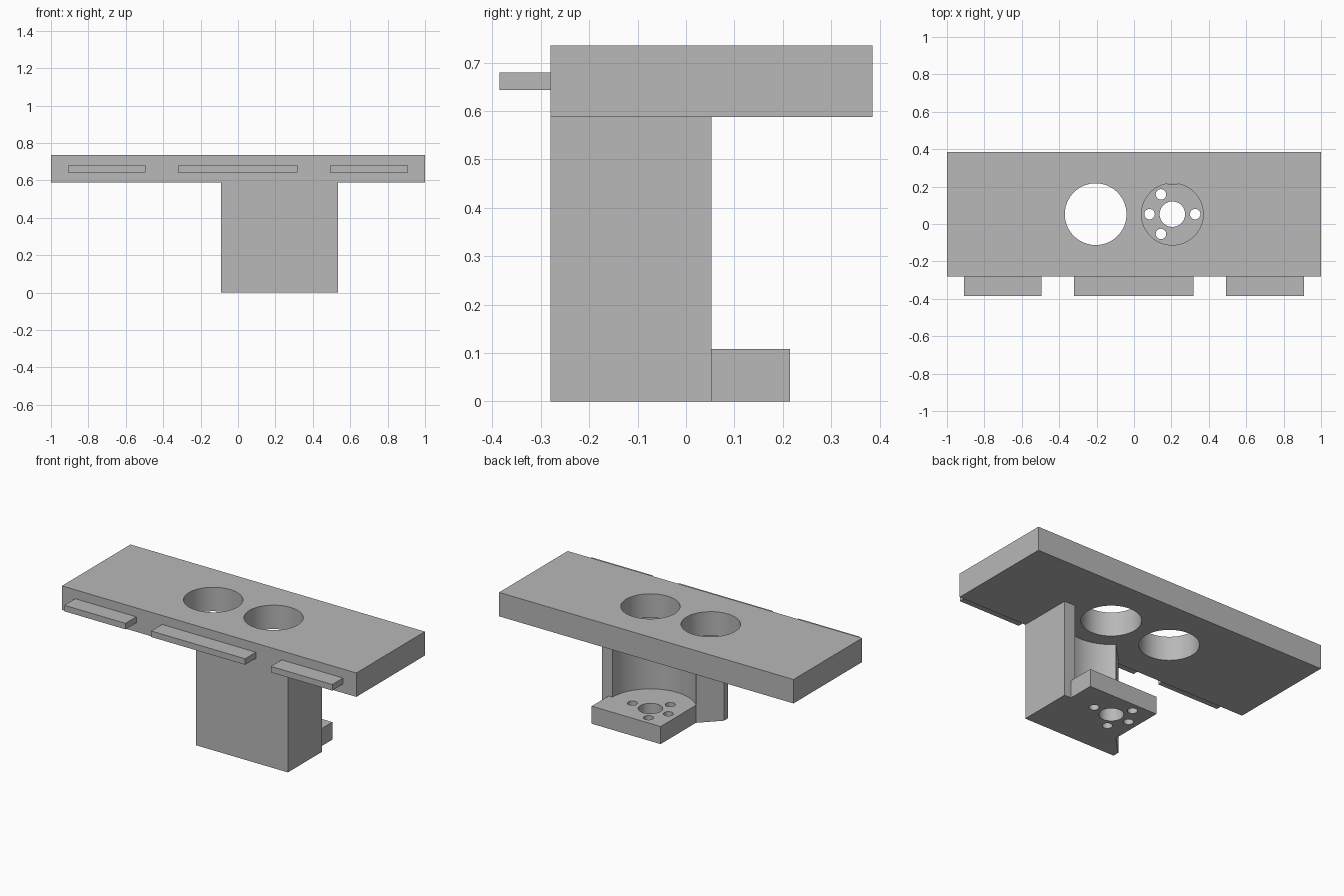
import bpy
import bmesh
from math import cos, sin, pi, radians

cube = bpy.data.objects.get("Cube")
if cube:
    bpy.data.objects.remove(cube, do_unlink=True)

grey = bpy.data.materials.new("plain grey")
grey.use_nodes = True
colour = (0.48, 0.48, 0.48, 1)
grey.diffuse_color = colour
grey.node_tree.nodes["Principled BSDF"].inputs["Base Color"].default_value = colour


def prism(name, outline, z0, z1):
    """Extrude a plan outline from z0 to z1."""
    bm = bmesh.new()
    face = bm.faces.new([bm.verts.new((x, y, z0)) for x, y in outline])
    new = bmesh.ops.extrude_face_region(bm, geom=[face])["geom"]
    for v in new:
        if isinstance(v, bmesh.types.BMVert):
            v.co.z = z1
    bmesh.ops.recalc_face_normals(bm, faces=bm.faces)
    mesh = bpy.data.meshes.new(name)
    bm.to_mesh(mesh)
    bm.free()
    mesh.materials.append(grey)
    obj = bpy.data.objects.new(name, mesh)
    bpy.context.collection.objects.link(obj)
    return obj


def rect(x0, x1, y0, y1):
    return [(x0, y0), (x1, y0), (x1, y1), (x0, y1)]


def arc(cx, cy, r, start=0, end=2 * pi, steps=64, closed=True):
    count = steps if closed else steps + 1
    return [(cx + r * cos(start + (end - start) * i / steps),
             cy + r * sin(start + (end - start) * i / steps)) for i in range(count)]


def cut(obj, cutters):
    """Subtract the cutters, then remove them."""
    bpy.context.view_layer.objects.active = obj
    for c in cutters:
        mod = obj.modifiers.new("cut", 'BOOLEAN')
        mod.operation = 'DIFFERENCE'
        mod.solver = 'EXACT'
        mod.object = c
        bpy.ops.object.modifier_apply(modifier=mod.name)
        bpy.data.objects.remove(c, do_unlink=True)


FRONT, BACK, MID = -0.28, 0.385, 0.0525
HOLE_X, PLATE_Z, TOP = 0.205, 0.588, 0.735

# Top plate with two large round holes
plate = prism("top_plate", rect(-1, 1, FRONT, BACK), PLATE_Z, TOP)
cut(plate, [prism("hole_cutter", arc(s * HOLE_X, MID, 0.165), 0.5, 0.8) for s in (-1, 1)])

# Front tabs
for name, x0, x1 in (("right_tab", -0.91, -0.495),
                     ("middle_tab", -0.32, 0.318),
                     ("left_tab", 0.493, 0.91)):
    prism(name, rect(x0, x1, -0.385, FRONT), 0.643, 0.68)

# Support bracket: leg and foot shelf in one outline, one side chamfered
outline = [(-0.09, FRONT), (0.535, FRONT), (0.535, MID), (0.49, MID),
           (0.49, 0.215), (0.022, 0.215), (0.022, -0.127), (-0.09, -0.24)]
bracket = prism("support_bracket", outline, 0, PLATE_Z)

# Rounded recess above the shelf
recess = arc(HOLE_X, MID, 0.258, pi, 2 * pi, 48, closed=False)
recess += [(0.7, MID), (0.7, 0.5), (-0.2, 0.5), (-0.2, MID)]
cutters = [prism("recess_cutter", recess, 0.108, 0.8)]

# Centre bore and four screw holes in the shelf
cutters.append(prism("bore_cutter", arc(HOLE_X, MID, 0.068), -0.1, 0.3))
for angle in (0, 120, 180, 240):
    a = radians(angle)
    cutters.append(prism("screw_cutter", arc(HOLE_X + 0.122 * cos(a), MID + 0.122 * sin(a),
                                             0.028, steps=32), -0.1, 0.3))
cut(bracket, cutters)

# Smooth the round walls, keep the edges sharp
for obj in (plate, bracket):
    bpy.ops.object.select_all(action='DESELECT')
    obj.select_set(True)
    bpy.context.view_layer.objects.active = obj
    bpy.ops.object.shade_smooth_by_angle(angle=radians(30))
